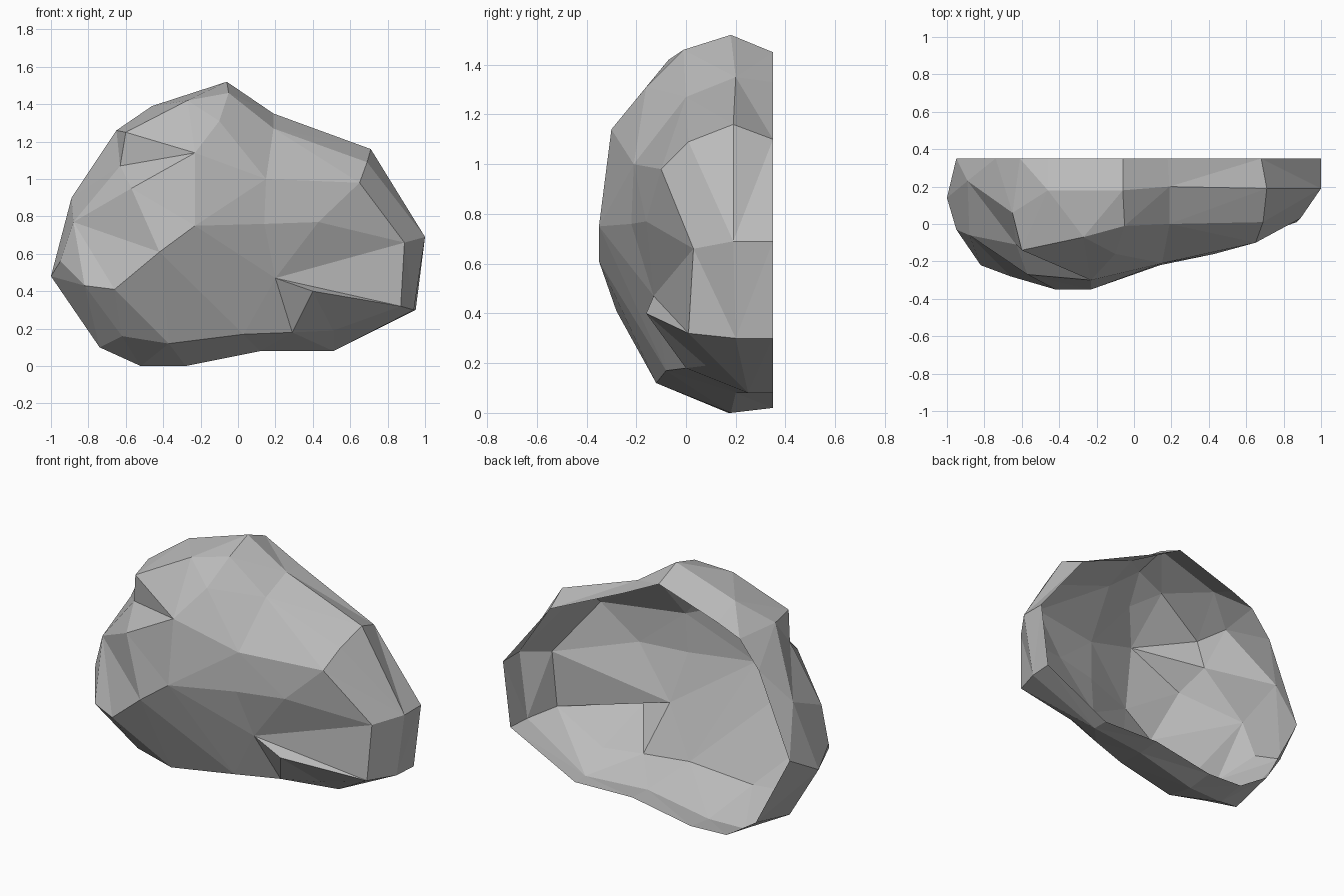
import bpy
import bmesh
from mathutils import Vector
from mathutils.geometry import delaunay_2d_cdt

default_cube = bpy.data.objects.get("Cube")
if default_cube:
    bpy.data.objects.remove(default_cube, do_unlink=True)

# Flat back plane where the hollow boulder is cut open
BACK = .35

# Cut edge at the back, as (x, z), clockwise from the peak
back_rim = [(-.06, 1.45), (.18, 1.33), (.68, 1.1), (1, .69), (.95, .3),
            (.51, .08), (.12, .09), (-.28, .02), (-.52, .03), (-.72, .16),
            (-.95, .6), (-.74, 1.1), (-.61, 1.26), (-.46, 1.32)]

# Widest outline, as (x, y, z), paired with the rim
girth = [(-.06, .18, 1.52), (.19, .2, 1.35), (.71, .19, 1.16), (1, .19, .69),
         (.94, .2, .3), (.51, .25, .08), (.12, .2, .08), (-.28, .18, 0),
         (-.52, .17, 0), (-.74, .05, .1), (-1, .14, .48), (-.89, .23, .9),
         (-.65, .06, 1.26), (-.46, .18, 1.39)]

# Shoulder where the sides turn towards the front
shoulder = [(-.05, -.01, 1.46), (.19, 0, 1.27), (.69, .01, 1.09),
            (.65, -.1, .98), (.89, .03, .66), (.87, .01, .32),
            (.51, .08, .19), (.29, 0, .18), (.03, -.08, .17),
            (-.37, -.12, .12), (-.62, -.09, .16), (-.82, -.22, .43),
            (-.95, -.03, .56), (-.88, -.06, .77), (-.63, -.11, 1.07),
            (-.6, -.14, 1.25), (-.27, -.07, 1.42)]

# Bumps on the front, starting with the inner end of the notch
notch_tip = (.2, -.13, .47)
bumps = [notch_tip, (.4, -.16, .4), (.43, -.16, .77), (.14, -.22, .76),
         (.15, -.21, 1), (-.1, -.16, 1.31), (-.23, -.3, 1.14),
         (-.57, -.27, .95), (-.23, -.35, .75), (-.42, -.35, .61),
         (-.66, -.28, .41)]


def loop_edges(start, count):
    return [(start + i, start + (i + 1) % count) for i in range(count)]


def make_material(name, color):
    mat = bpy.data.materials.new(name)
    mat.use_nodes = True
    mat.diffuse_color = color
    mat.node_tree.nodes["Principled BSDF"].inputs["Base Color"].default_value = color
    return mat


# Triangulate the front through its outlines and the two notch creases
points = [Vector(p) for p in girth + shoulder + bumps]
first_shoulder = len(girth)
tip = first_shoulder + len(shoulder)
notch_ends = [first_shoulder + shoulder.index(p) for p in shoulder[4:6]]
edges = loop_edges(0, len(girth)) + loop_edges(first_shoulder, len(shoulder))
edges += [(tip, end) for end in notch_ends]
flat, _, triangles, origins, _, _ = delaunay_2d_cdt(
    [p.xz for p in points], edges, [], 1, 1e-5)

bm = bmesh.new()
front = []
for position, origin in zip(flat, origins):
    depth = points[origin[0]].y if origin else 0
    front.append(bm.verts.new((position.x, depth, position.y)))
for triangle in triangles:
    bm.faces.new([front[i] for i in triangle])

# Side band from the widest outline to the open back
vertex_of = {origin[0]: vert for vert, origin in zip(front, origins) if origin}
rim = [bm.verts.new((x, BACK, z)) for x, z in back_rim]
for a, b in loop_edges(0, len(rim)):
    bm.faces.new((vertex_of[a], vertex_of[b], rim[b], rim[a]))
bmesh.ops.triangulate(bm, faces=[f for f in bm.faces if len(f.verts) > 3])
bmesh.ops.recalc_face_normals(bm, faces=bm.faces[:])

# Point the shell's normals outwards
facing = sum(f.normal.y * f.calc_area() for f in bm.faces)
if facing > 0:
    bmesh.ops.reverse_faces(bm, faces=bm.faces[:])

mesh = bpy.data.meshes.new("boulder_shell")
bm.to_mesh(mesh)
bm.free()
mesh.materials.append(make_material("stone_grey", (.5, .5, .5, 1)))
boulder = bpy.data.objects.new("boulder_shell", mesh)
bpy.context.collection.objects.link(boulder)
